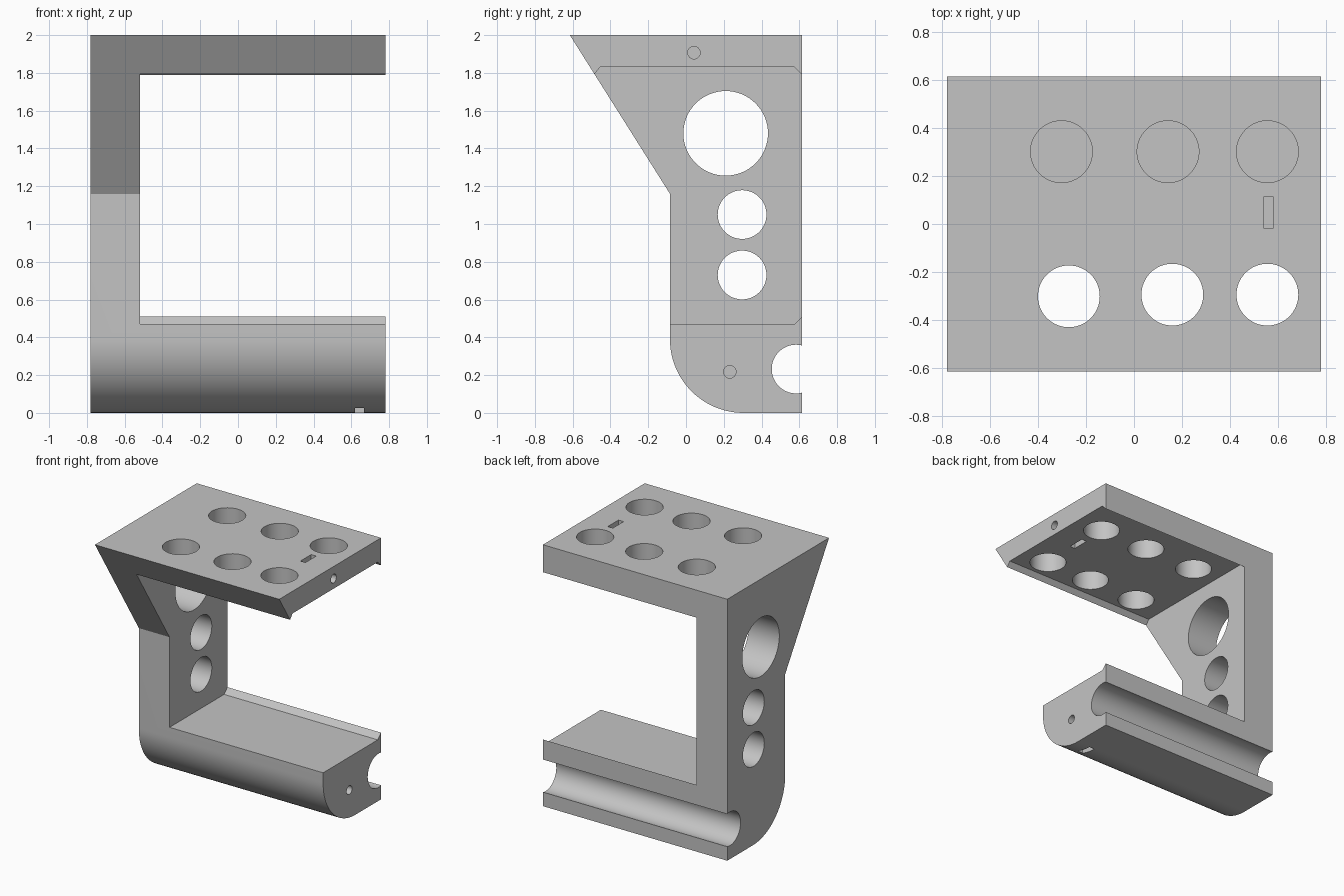
import bpy
import bmesh
from math import cos, sin, pi, radians

old = bpy.data.objects.get("Cube")
if old:
    bpy.data.objects.remove(old, do_unlink=True)

grey = bpy.data.materials.new("plain grey")
grey.use_nodes = True
colour = (0.55, 0.55, 0.55, 1)
grey.diffuse_color = colour
grey.node_tree.nodes["Principled BSDF"].inputs["Base Color"].default_value = colour

HALF_X, HALF_Y, HEIGHT = 0.78, 0.615, 2.0
WALL_X = -0.52          # inner face of the side wall
FLOOR, CEILING = 0.47, 1.83


def prism(name, outline, low, high, axis="x"):
    """Extrude a closed outline along x (outline in y, z) or z (outline in x, y)."""
    bm = bmesh.new()
    place = (lambda a, b, t: (t, a, b)) if axis == "x" else (lambda a, b, t: (a, b, t))
    face = bm.faces.new([bm.verts.new(place(a, b, low)) for a, b in outline])
    ext = bmesh.ops.extrude_face_region(bm, geom=[face])
    moved = [v for v in ext["geom"] if isinstance(v, bmesh.types.BMVert)]
    bmesh.ops.translate(bm, verts=moved, vec=place(0, 0, high - low))
    bmesh.ops.recalc_face_normals(bm, faces=bm.faces[:])
    mesh = bpy.data.meshes.new(name)
    bm.to_mesh(mesh)
    bm.free()
    obj = bpy.data.objects.new(name, mesh)
    bpy.context.collection.objects.link(obj)
    mesh.materials.append(grey)
    return obj


def arc(a, b, r, start=0, end=2 * pi, steps=64, closed=True):
    count = steps if closed else steps + 1
    return [(a + r * cos(start + (end - start) * i / steps),
             b + r * sin(start + (end - start) * i / steps)) for i in range(count)]


def rect(a0, a1, b0, b1):
    return [(a0, b0), (a1, b0), (a1, b1), (a0, b1)]


# Body: side profile with a flared top and a rounded lower front
round_r = 0.39
side = [(HALF_Y, 0), (HALF_Y, HEIGHT), (-HALF_Y, HEIGHT), (-0.085, 1.16)]
side += arc(-0.085 + round_r, round_r, round_r, pi, 1.5 * pi, 24, False)
bracket = prism("bracket", side, -HALF_X, HALF_X)

# Opening between shelf and tray, leaving chamfered lips at the edges
opening = [(-0.8, FLOOR), (0.575, FLOOR), (HALF_Y, 0.51), (0.8, 0.51),
           (0.8, 1.79), (HALF_Y, 1.79), (0.575, CEILING),
           (-0.455, CEILING), (-0.487, 1.79), (-0.8, 1.79)]
cutters = [prism("opening", opening, WALL_X, 1)]

# Rear groove along the tray
cutters.append(prism("groove", arc(0.583, 0.232, 0.129), -1, 1))

# Holes through the side wall
for y, z, r in [(0.21, 1.48, 0.224), (0.297, 1.05, 0.129), (0.297, 0.73, 0.129)]:
    cutters.append(prism("wall_hole", arc(y, z, r), -1, -0.4))

# Holes through the top shelf
for x, y in [(-0.272, -0.302), (0.16, -0.295), (0.557, -0.295),
             (-0.303, 0.302), (0.142, 0.302), (0.557, 0.302)]:
    cutters.append(prism("shelf_hole", arc(x, y, 0.129), 1.7, 2.1, "z"))

# Screw holes in the open ends, each with a nut slot
for y, z in [(0.042, 1.907), (0.232, 0.217)]:
    cutters.append(prism("screw_hole", arc(y, z, 0.033, steps=32), 0.4, 1))
cutters.append(prism("shelf_slot", rect(0.54, 0.583, -0.017, 0.113), 1.7, 2.1, "z"))
cutters.append(prism("tray_slot", rect(0.62, 0.667, 0.167, 0.297), -0.1, 0.285, "z"))

bpy.ops.object.select_all(action="DESELECT")
bracket.select_set(True)
bpy.context.view_layer.objects.active = bracket
for cutter in cutters:
    mod = bracket.modifiers.new(cutter.name, "BOOLEAN")
    mod.operation = "DIFFERENCE"
    mod.solver = "EXACT"
    mod.object = cutter
    bpy.ops.object.modifier_apply(modifier=mod.name)
    bpy.data.objects.remove(cutter, do_unlink=True)

bpy.ops.object.shade_smooth_by_angle(angle=radians(25))
